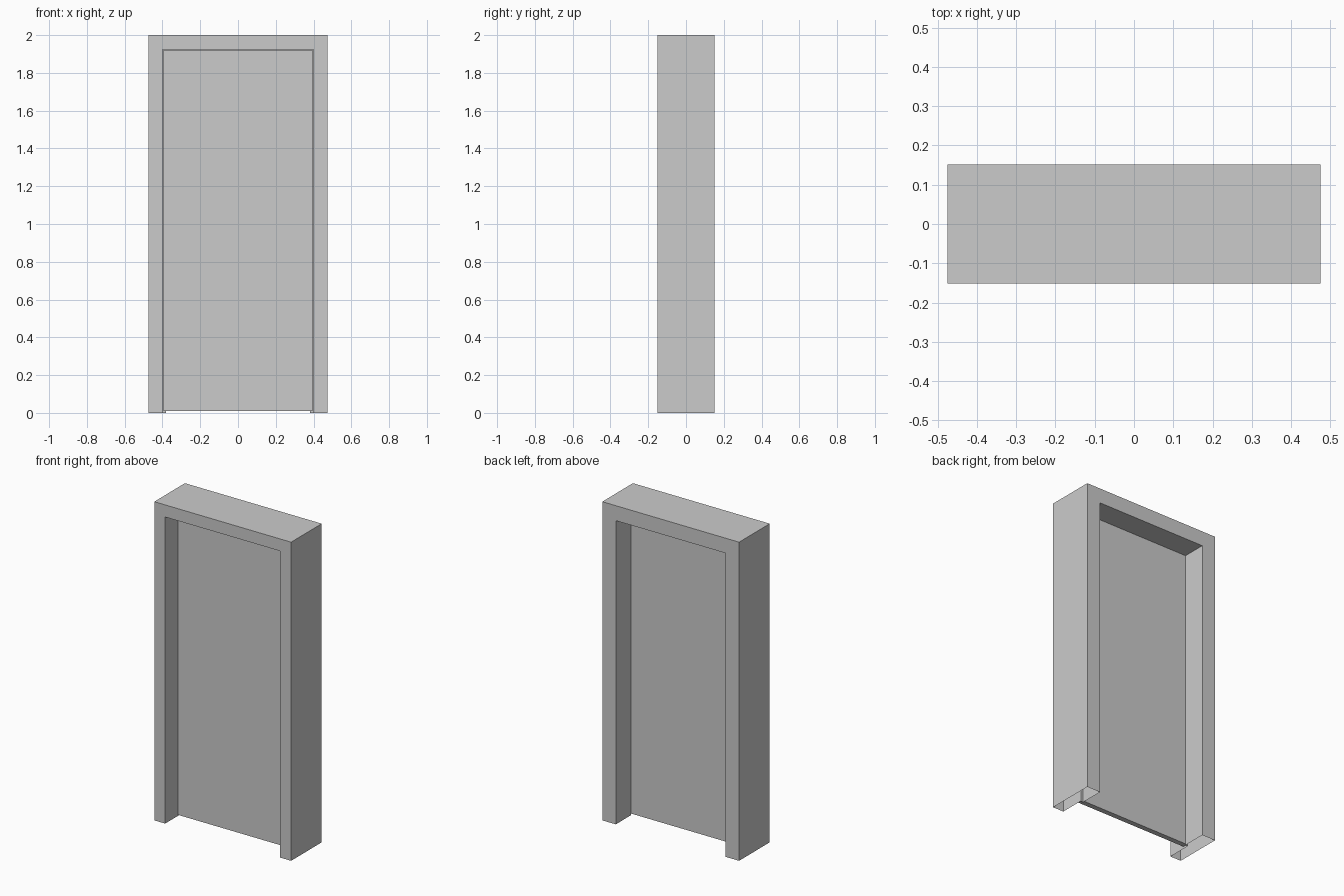
import bpy, bmesh

if "Cube" in bpy.data.objects:
    bpy.data.objects.remove(bpy.data.objects["Cube"])

HALF_W, HEIGHT, HALF_D = 0.475, 2.0, 0.152


def make_object(name, bm):
    bmesh.ops.recalc_face_normals(bm, faces=bm.faces)
    mesh = bpy.data.meshes.new(name)
    bm.to_mesh(mesh)
    bm.free()
    obj = bpy.data.objects.new(name, mesh)
    bpy.context.collection.objects.link(obj)
    return obj


# Door frame: rebated profile (inset, y) swept around three sides, open at the floor
STOP_Y = 0.003
profile = [(0, -HALF_D), (0.076, -HALF_D), (0.076, STOP_Y),
           (0.094, STOP_Y), (0.094, HALF_D), (0, HALF_D)]
stations = [(-1, 0), (-1, 1), (1, 1), (1, 0)]  # side, at top
bm = bmesh.new()
rings = [[bm.verts.new((side * (HALF_W - inset), y, (HEIGHT - inset) * top))
          for inset, y in profile] for side, top in stations]
for a, b in zip(rings, rings[1:]):
    for i in range(len(profile)):
        j = (i + 1) % len(profile)
        bm.faces.new((a[i], a[j], b[j], b[i]))
make_object("door_frame", bm)

# Door panel: rests against the stop with a small gap all round
x, z0, z1, y0, y1 = 0.395, 0.01, 1.92, -0.032, 0.001
bm = bmesh.new()
bmesh.ops.create_cube(bm, size=1)
bmesh.ops.scale(bm, vec=(2 * x, y1 - y0, z1 - z0), verts=bm.verts)
bmesh.ops.translate(bm, vec=(0, (y0 + y1) / 2, (z0 + z1) / 2), verts=bm.verts)
make_object("door_panel", bm)
